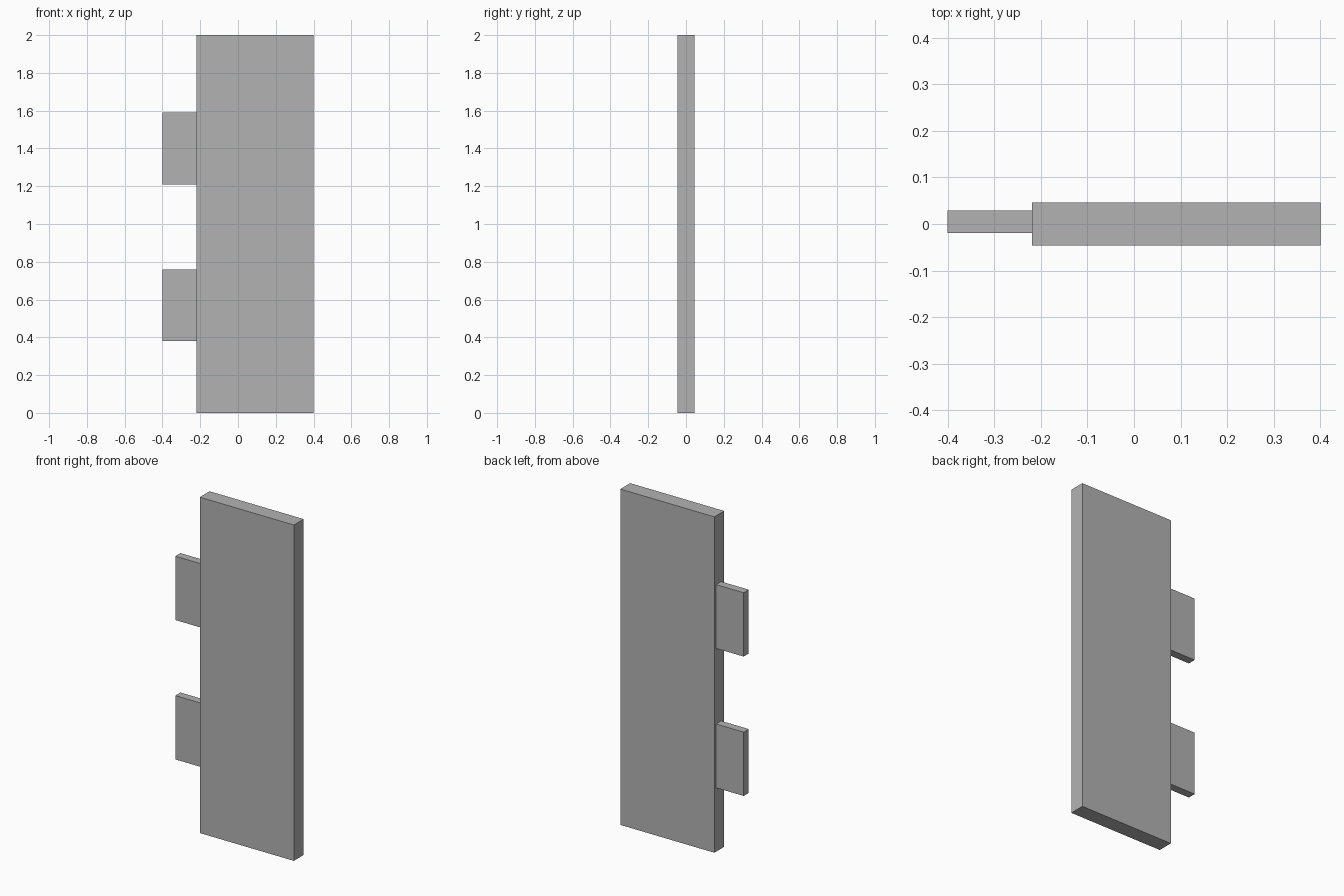
import bpy
from mathutils import Vector

cube = bpy.data.objects.get("Cube")
if cube:
    bpy.data.objects.remove(cube, do_unlink=True)

# Single plain grey for the whole model
GREY = (0.45, 0.45, 0.45, 1.0)
grey = bpy.data.materials.new("plain_grey")
grey.use_nodes = True
grey.diffuse_color = GREY
for node in grey.node_tree.nodes:
    if node.type == "BSDF_PRINCIPLED":
        node.inputs["Base Color"].default_value = GREY


def box(name, low, high):
    """Add a box spanning two opposite corners."""
    low, high = Vector(low), Vector(high)
    bpy.ops.mesh.primitive_cube_add(size=1, location=(low + high) / 2)
    obj = bpy.context.object
    obj.name = name
    size = high - low
    for vert in obj.data.vertices:
        vert.co = vert.co * size
    obj.data.materials.append(grey)
    return obj


# Upright slab
EDGE = -0.219
box("panel", (EDGE, -0.046, 0), (0.4, 0.046, 2))

# Two thinner tabs on the right edge, set slightly toward the back
for name, bottom in (("lower_tab", 0.38), ("upper_tab", 1.21)):
    box(name, (-0.4, -0.019, bottom), (EDGE, 0.029, bottom + 0.38))
